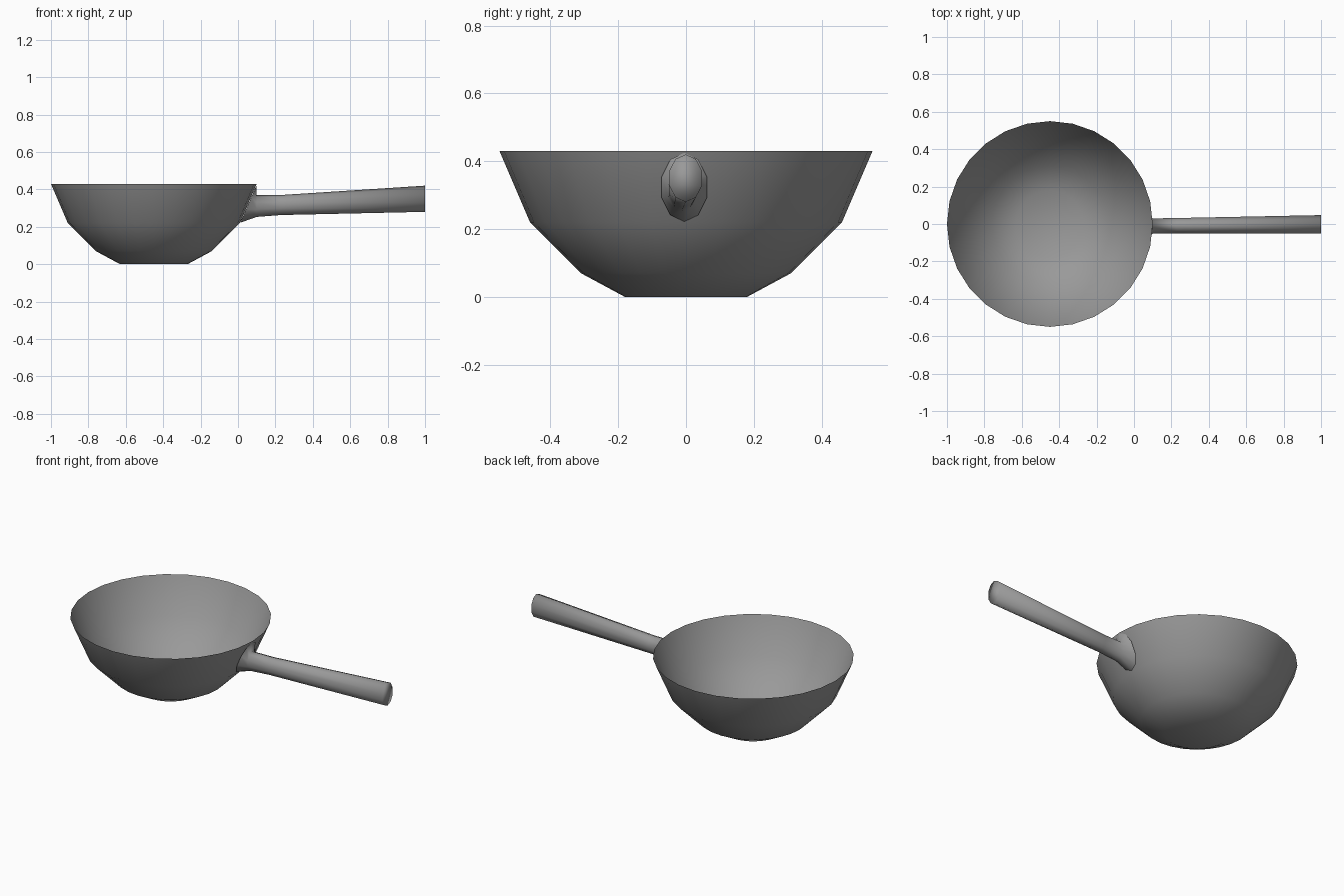
import bpy, bmesh
from math import cos, sin, pi

if "Cube" in bpy.data.objects:
    bpy.data.objects.remove(bpy.data.objects["Cube"])

# Dark grey metal
metal = bpy.data.materials.new("dark_grey")
metal.diffuse_color = (0.32, 0.32, 0.32, 1.0)
metal.use_nodes = True
metal.node_tree.nodes["Principled BSDF"].inputs["Base Color"].default_value = metal.diffuse_color


def loft(name, rings, cap_first, cap_last):
    """Join rings of equal point count into a smooth shaded tube."""
    bm = bmesh.new()
    loops = [[bm.verts.new(p) for p in ring] for ring in rings]
    n = len(loops[0])
    for a, b in zip(loops, loops[1:]):
        for i in range(n):
            j = (i + 1) % n
            bm.faces.new((a[i], a[j], b[j], b[i]))
    if cap_first:
        bm.faces.new(loops[0][::-1])
    if cap_last:
        bm.faces.new(loops[-1])
    bmesh.ops.recalc_face_normals(bm, faces=bm.faces)
    for face in bm.faces:
        face.smooth = True
    mesh = bpy.data.meshes.new(name)
    bm.to_mesh(mesh)
    bm.free()
    mesh.materials.append(metal)
    obj = bpy.data.objects.new(name, mesh)
    bpy.context.collection.objects.link(obj)
    return obj


# Bowl: thin open shell with a flat foot
SIDES = 28
profile = [(0.18, 0.0), (0.31, 0.07), (0.46, 0.22), (0.55, 0.43)]
bowl_rings = [[(-0.45 + r * cos(2 * pi * i / SIDES), r * sin(2 * pi * i / SIDES), z)
               for i in range(SIDES)] for r, z in profile]
loft("bowl", bowl_rings, True, False)

# Handle: neck flares onto the bowl wall, then widens towards a capped end
# (x at bottom, x at top, y min, y max, z bottom, z top)
sections = [(0.012, 0.1, -0.075, 0.065, 0.222, 0.425),
            (0.10, 0.10, -0.054, 0.032, 0.253, 0.37),
            (0.23, 0.23, -0.052, 0.034, 0.263, 0.37),
            (1.0, 1.0, -0.052, 0.05, 0.28, 0.42)]
handle_rings = []
for x0, x1, y0, y1, z0, z1 in sections:
    ring = []
    for i in range(10):
        a = 2 * pi * i / 10 + pi / 2
        t = 0.5 + 0.5 * sin(a)
        ring.append((x0 + (x1 - x0) * t,
                     (y0 + y1) / 2 + (y1 - y0) / 2 * cos(a),
                     z0 + (z1 - z0) * t))
    handle_rings.append(ring)
loft("handle", handle_rings, False, True)
